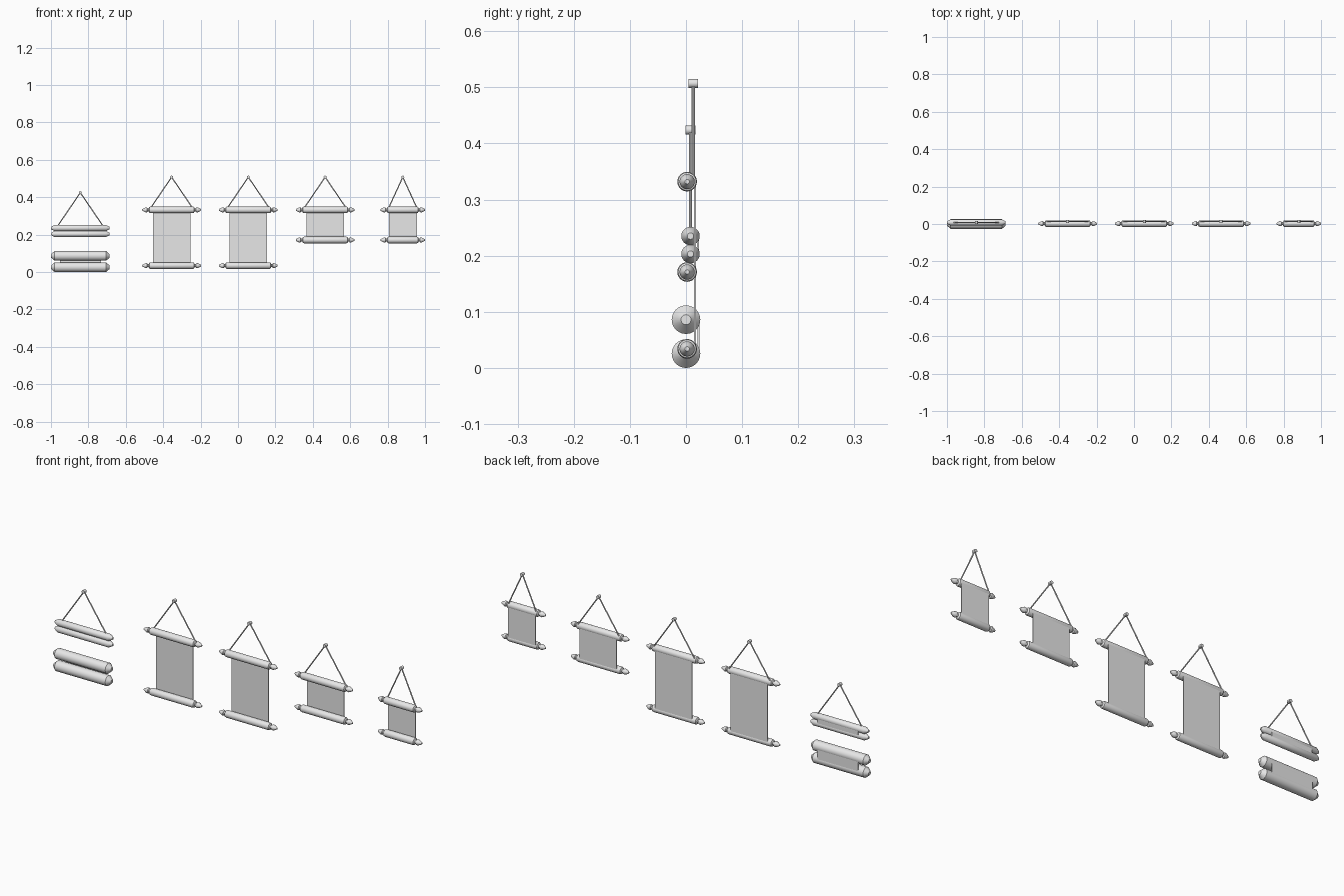
import bpy, bmesh, math
from mathutils import Vector, Matrix

cube = bpy.data.objects.get("Cube")
if cube:
    bpy.data.objects.remove(cube, do_unlink=True)

grey = bpy.data.materials.new("light grey")
grey.use_nodes = True
grey.diffuse_color = (0.8, 0.8, 0.8, 1)
grey.node_tree.nodes["Principled BSDF"].inputs["Base Color"].default_value = (0.8, 0.8, 0.8, 1)


def finish(name, bm, loc=(0, 0, 0), smooth=True):
    bmesh.ops.recalc_face_normals(bm, faces=bm.faces)
    mesh = bpy.data.meshes.new(name)
    bm.to_mesh(mesh)
    bm.free()
    mesh.materials.append(grey)
    ob = bpy.data.objects.new(name, mesh)
    bpy.context.collection.objects.link(ob)
    ob.location = loc
    if smooth:
        bpy.ops.object.select_all(action='DESELECT')
        ob.select_set(True)
        bpy.context.view_layer.objects.active = ob
        bpy.ops.object.shade_smooth_by_angle(angle=math.radians(35))
    return ob


def lathe(name, half, loc):
    """Turn a mirrored (x, radius) profile about the x axis."""
    pts = [(-x, r) for x, r in reversed(half)] + half
    bm = bmesh.new()
    vs = [bm.verts.new((x, 0, r)) for x, r in pts]
    edges = [bm.edges.new(p) for p in zip(vs, vs[1:])]
    bmesh.ops.spin(bm, geom=vs + edges, cent=(0, 0, 0), axis=(1, 0, 0),
                   angle=math.tau, steps=24)
    bmesh.ops.remove_doubles(bm, verts=bm.verts, dist=1e-5)
    return finish(name, bm, loc)


def tube(name, a, b, r, sides=10):
    a, b = Vector(a), Vector(b)
    d = b - a
    bm = bmesh.new()
    mat = Matrix.Translation((a + b) / 2) @ d.to_track_quat('Z', 'Y').to_matrix().to_4x4()
    bmesh.ops.create_cone(bm, cap_ends=True, segments=sides, radius1=r,
                          radius2=r, depth=d.length, matrix=mat)
    return finish(name, bm)


def sheet(name, x, half_w, y, z0, z1, thick=0.004):
    bm = bmesh.new()
    size = Matrix.Diagonal((half_w * 2, thick, z1 - z0, 1))
    bmesh.ops.create_cube(bm, size=1, matrix=size)
    return finish(name, bm, (x, y, (z0 + z1) / 2), smooth=False)


def hanger(name, x, y, half_w, z0, z1):
    # two cords meeting at a short peg
    for side, s in (("right", -1), ("left", 1)):
        tube(f"{name}_{side}_cord", (x + s * half_w, y, z0), (x, y, z1), 0.003)
    tube(f"{name}_peg", (x, y - 0.0085, z1), (x, y + 0.0085, z1), 0.008, 16)


def plain_rod(name, x, y, z, r):
    lathe(name, [(0.138, r), (0.157, r * 0.35), (0.157, 0)], (x, y, z))


def finial_rod(name, x, z, half):
    # straight rod, neck and pointed bulb
    e = half - 0.038
    lathe(name, [(e - 0.006, 0.0175), (e, 0.016), (e + 0.004, 0.008), (e + 0.009, 0.008),
                 (e + 0.012, 0.0125), (e + 0.019, 0.0135), (e + 0.028, 0.0095),
                 (half, 0.004), (half, 0)], (x, 0.002, z))


# Open hanging scrolls: name, centre x, rod half length, sheet half width, lower rod z
for name, x, half, w, low in (("tall_scroll_a", -0.355, 0.157, 0.1, 0.034),
                              ("tall_scroll_b", 0.055, 0.157, 0.1, 0.034),
                              ("short_scroll", 0.466, 0.157, 0.1, 0.171),
                              ("narrow_scroll", 0.881, 0.119, 0.075, 0.171)):
    finial_rod(f"{name}_top_rod", x, 0.332, half)
    finial_rod(f"{name}_bottom_rod", x, low, half)
    sheet(f"{name}_sheet", x, w, 0.016, low, 0.332)
    hanger(f"{name}_hanger", x, 0.013, half - 0.04, 0.335, 0.507)

# Rolled scrolls: name, y, upper z, lower z, roll radius
for name, y, hi, lo, r in (("rolled_hanging_scroll", 0.008, 0.235, 0.203, 0.0165),
                           ("rolled_scroll", 0.0, 0.086, 0.0255, 0.0255)):
    plain_rod(f"{name}_upper_roll", -0.843, y, hi, r)
    plain_rod(f"{name}_lower_roll", -0.843, y, lo, r)
    sheet(f"{name}_sheet", -0.843, 0.11, y + r - 0.003, lo, hi)
hanger("rolled_scroll_hanger", -0.843, 0.008, 0.122, 0.245, 0.424)
